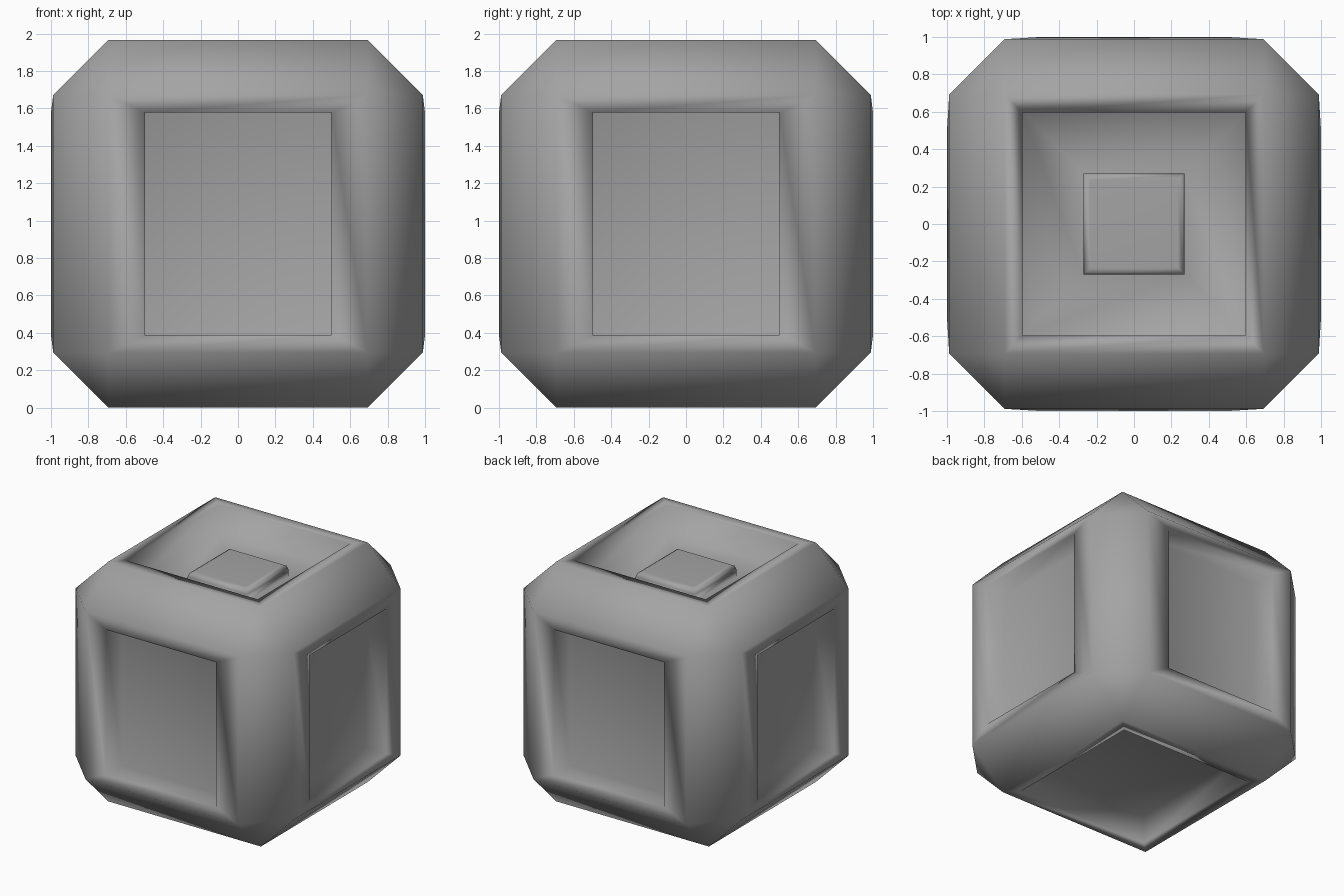
import bpy, bmesh
from mathutils import Vector, Matrix

cube = bpy.data.objects.get("Cube")
if cube:
    bpy.data.objects.remove(cube, do_unlink=True)

grey = bpy.data.materials.new("plain_grey")
grey.use_nodes = True
colour = (0.37, 0.37, 0.37, 1)
grey.diffuse_color = colour
grey.node_tree.nodes["Principled BSDF"].inputs["Base Color"].default_value = colour

HALF, HALF_Z, CUT = 0.988, 0.983, 0.295


def step(bm, face, axis, sign, half_u, half_v, level):
    """Inset a face and place its new corners as a rectangle at a given level."""
    bmesh.ops.inset_individual(bm, faces=[face], thickness=0.01)
    u, v = [i for i in range(3) if i != axis]
    for vert in face.verts:
        vert.co[u] = half_u if vert.co[u] > 0 else -half_u
        vert.co[v] = half_v if vert.co[v] > 0 else -half_v
        vert.co[axis] = sign * level


# Chamfered block
bm = bmesh.new()
bmesh.ops.create_cube(bm, size=2, matrix=Matrix.Diagonal((HALF, HALF, HALF_Z, 1)))
bmesh.ops.bevel(bm, geom=bm.edges[:], offset=CUT, segments=1, affect='EDGES')
bm.normal_update()

# Recess steps: half width, half height, distance from the centre
side_steps = [(0.5, 0.595, 1.0), (0.495, 0.595, 0.8)]
bottom_steps = [(0.597, 0.597, HALF_Z), (0.595, 0.595, 0.75)]
# The top recess also carries a raised rounded button
top_steps = bottom_steps + [(0.27, 0.27, 0.75), (0.27, 0.27, 0.81),
                            (0.26, 0.26, 0.84), (0.235, 0.235, 0.855)]

for axis in range(3):
    for sign in (1, -1):
        direction = Vector((0, 0, 0))
        direction[axis] = sign
        face = max(bm.faces, key=lambda f: f.normal.dot(direction) * f.calc_area())
        steps = side_steps if axis < 2 else top_steps if sign > 0 else bottom_steps
        for half_u, half_v, level in steps:
            step(bm, face, axis, sign, half_u, half_v, level)
        bm.normal_update()

bmesh.ops.recalc_face_normals(bm, faces=bm.faces[:])
bmesh.ops.translate(bm, verts=bm.verts[:], vec=(0, 0, HALF_Z))
for f in bm.faces:
    f.smooth = True

mesh = bpy.data.meshes.new("block_with_button")
bm.to_mesh(mesh)
bm.free()
mesh.materials.append(grey)
block = bpy.data.objects.new("block_with_button", mesh)
bpy.context.collection.objects.link(block)

# Let the large faces lead the smooth shading
weighted = block.modifiers.new("weighted_normals", 'WEIGHTED_NORMAL')
weighted.mode = 'FACE_AREA'
